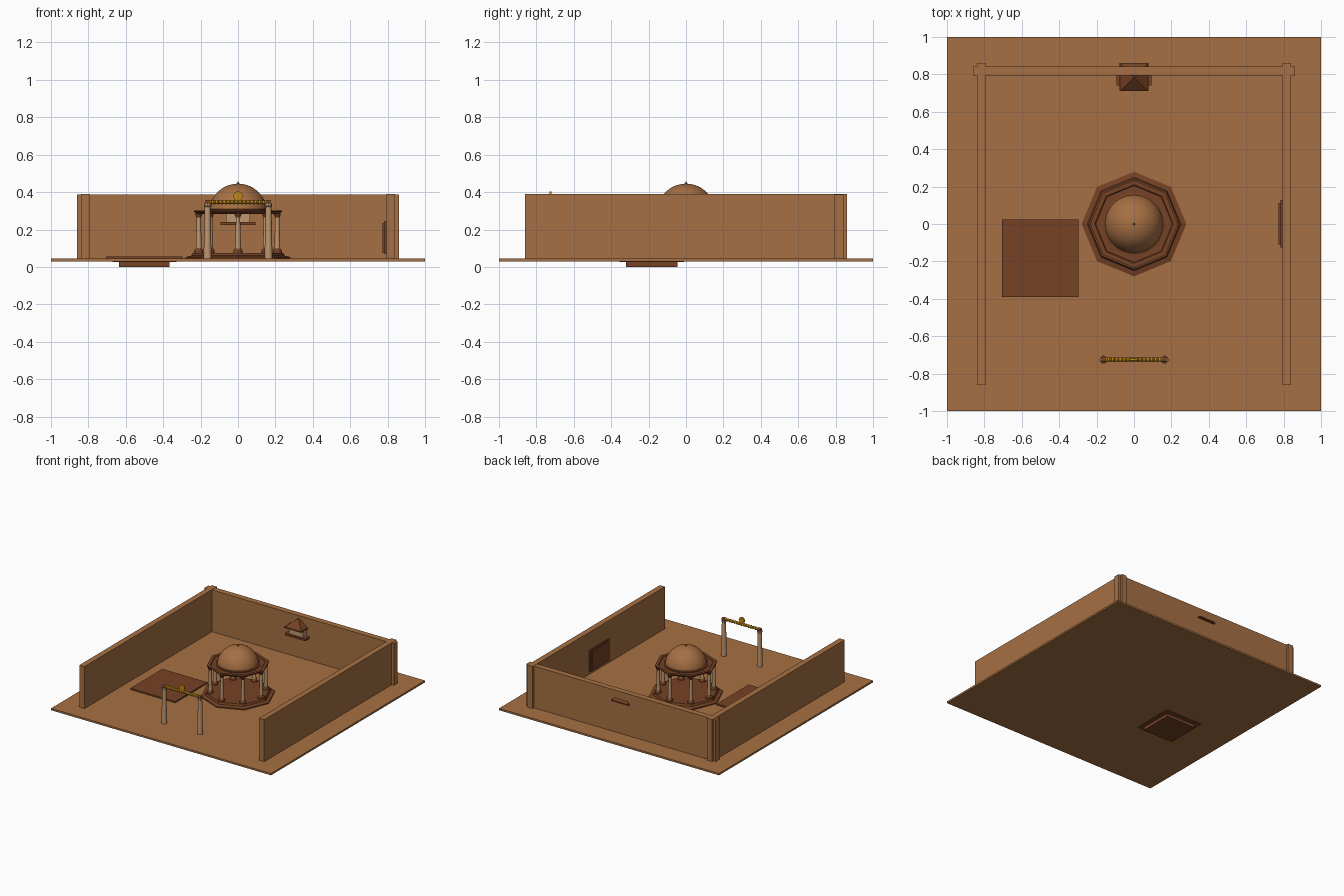
import bpy, bmesh, math
from mathutils import Vector, Matrix

cube = bpy.data.objects.get("Cube")
if cube:
    bpy.data.objects.remove(cube, do_unlink=True)


def material(name, r, g, b):
    m = bpy.data.materials.new(name)
    m.use_nodes = True
    m.diffuse_color = (r, g, b, 1)
    m.node_tree.nodes["Principled BSDF"].inputs["Base Color"].default_value = (r, g, b, 1)
    return m


clay = material("clay", 0.38, 0.16, 0.056)
dark = material("dark brown", 0.18, 0.054, 0.018)
tan = material("pale stone", 0.52, 0.31, 0.16)
gold = material("gold", 0.55, 0.25, 0.006)


def finish(name, bm, mat, smooth=False):
    bmesh.ops.recalc_face_normals(bm, faces=bm.faces)
    me = bpy.data.meshes.new(name)
    bm.to_mesh(me)
    bm.free()
    me.materials.append(mat)
    ob = bpy.data.objects.new(name, me)
    bpy.context.collection.objects.link(ob)
    if smooth:
        bpy.ops.object.select_all(action='DESELECT')
        ob.select_set(True)
        bpy.context.view_layer.objects.active = ob
        bpy.ops.object.shade_smooth_by_angle(angle=math.radians(40))
    return ob


def box(name, x, y, z, mat):
    """Box from (min, max) ranges on each axis."""
    bm = bmesh.new()
    bmesh.ops.create_cube(bm, size=1)
    for v in bm.verts:
        v.co = Vector([(r[0] + r[1]) / 2 + c * (r[1] - r[0]) for c, r in zip(v.co, (x, y, z))])
    return finish(name, bm, mat)


def lathe(name, profile, sides, mat, at=(0, 0, 0), turn=0, tilt=None, smooth=False):
    """Closed solid from (radius, height) points turned about an axis."""
    bm = bmesh.new()
    rings = []
    for r, h in profile:
        rings.append([bm.verts.new((r * math.cos(a), r * math.sin(a), h))
                      for a in (turn + math.tau * i / sides for i in range(sides))])
    for low, high in zip(rings, rings[1:]):
        for i in range(sides):
            j = (i + 1) % sides
            bm.faces.new((low[i], low[j], high[j], high[i]))
    bm.faces.new(rings[0][::-1])
    bm.faces.new(rings[-1])
    if tilt:
        bmesh.ops.transform(bm, matrix=Matrix.Rotation(math.pi / 2, 4, tilt), verts=bm.verts)
    bmesh.ops.translate(bm, vec=at, verts=bm.verts)
    return finish(name, bm, mat, smooth)


# Courtyard ground and three walls crossing at the corners
box("ground", (-1, 1), (-1, 1), (0.03, 0.045), clay)
for side, label in ((-1, "right"), (1, "left")):
    edges = sorted((side * 0.793, side * 0.84))
    box(label + "_wall", edges, (-0.86, 0.86), (0.045, 0.39), clay)
box("back_wall", (-0.86, 0.86), (0.795, 0.843), (0.045, 0.388), clay)

# Sunken basin with its cover
box("basin_cover", (-0.705, -0.297), (-0.39, 0.025), (0.045, 0.057), dark)
box("basin_rim", (-0.67, -0.33), (-0.355, -0.01), (0.025, 0.045), dark)
box("basin", (-0.635, -0.365), (-0.32, -0.045), (0, 0.03), dark)

# Door panel on the inner side of the left wall
box("door_frame", (0.782, 0.8), (-0.125, 0.128), (0.07, 0.246), dark)
box("door_leaf", (0.773, 0.79), (-0.11, 0.113), (0.075, 0.235), dark)

# Pavilion: octagonal plinth, eight columns, cornice and dome
lathe("plinth", [(0.28, 0.045), (0.28, 0.053), (0.25, 0.06), (0.243, 0.075)], 8, dark)
for i in range(8):
    a = math.tau * i / 8
    spot = (0.21 * math.cos(a), 0.21 * math.sin(a), 0)
    lathe("column_base", [(0.024, 0.07), (0.024, 0.088), (0.017, 0.098)], 12, dark, spot)
    lathe("column", [(0.016, 0.095), (0.011, 0.27)], 12, tan, spot, smooth=True)
    lathe("column_capital", [(0.012, 0.265), (0.02, 0.285)], 12, dark, spot)
lathe("cornice", [(0.215, 0.282), (0.235, 0.295), (0.235, 0.303), (0.21, 0.303),
                  (0.205, 0.298), (0.17, 0.298)], 8, dark)
lathe("dome_collar", [(0.165, 0.285), (0.165, 0.306), (0.155, 0.31)], 48, dark, smooth=True)
arc = [math.radians(90 * i / 16) for i in range(16)]
lathe("dome", [(0.156 * math.cos(a), 0.289 + 0.156 * math.sin(a)) for a in arc]
      + [(0.002, 0.445)], 48, clay, smooth=True)
lathe("finial", [(0.006, 0.44), (0.007, 0.448), (0.001, 0.456)], 12, clay)

# Front gate: two tapered posts, gold beam and medallion
gate_y = -0.725
for x in (-0.163, 0.163):
    lathe("gate_post", [(0.021, 0.045), (0.021, 0.06), (0.016, 0.325)], 16, tan,
          (x, gate_y, 0), smooth=True)
    lathe("gate_capital", [(0.014, 0.318), (0.02, 0.325), (0.02, 0.338)], 8, tan, (x, gate_y, 0))
    lathe("beam_end", [(0.013, -0.012), (0.013, 0.012)], 12, dark, (x, gate_y, 0.346), tilt='Y')
lathe("gate_beam", [(0.01, -0.16), (0.01, 0.16)], 12, gold, (0, gate_y, 0.346), tilt='Y')
for i in range(15):
    lathe("beam_ring", [(0.01, -0.005), (0.013, -0.002), (0.013, 0.002), (0.01, 0.005)], 12,
          gold, (-0.147 + 0.021 * i, gate_y, 0.346), tilt='Y')
lathe("medallion", [(0.025, -0.005), (0.025, 0.005)], 24, gold, (0, gate_y, 0.378), tilt='X')

# Small shrine on the back wall
box("shrine_shelf", (-0.093, 0.093), (0.74, 0.8), (0.225, 0.24), dark)
box("shrine_body", (-0.065, 0.065), (0.752, 0.8), (0.24, 0.305), tan)
box("shrine_eave", (-0.078, 0.078), (0.71, 0.86), (0.3, 0.31), dark)
lathe("shrine_roof", [(0.106, 0.31), (0.002, 0.37)], 4, dark, (0, 0.785, 0), turn=math.pi / 4)
